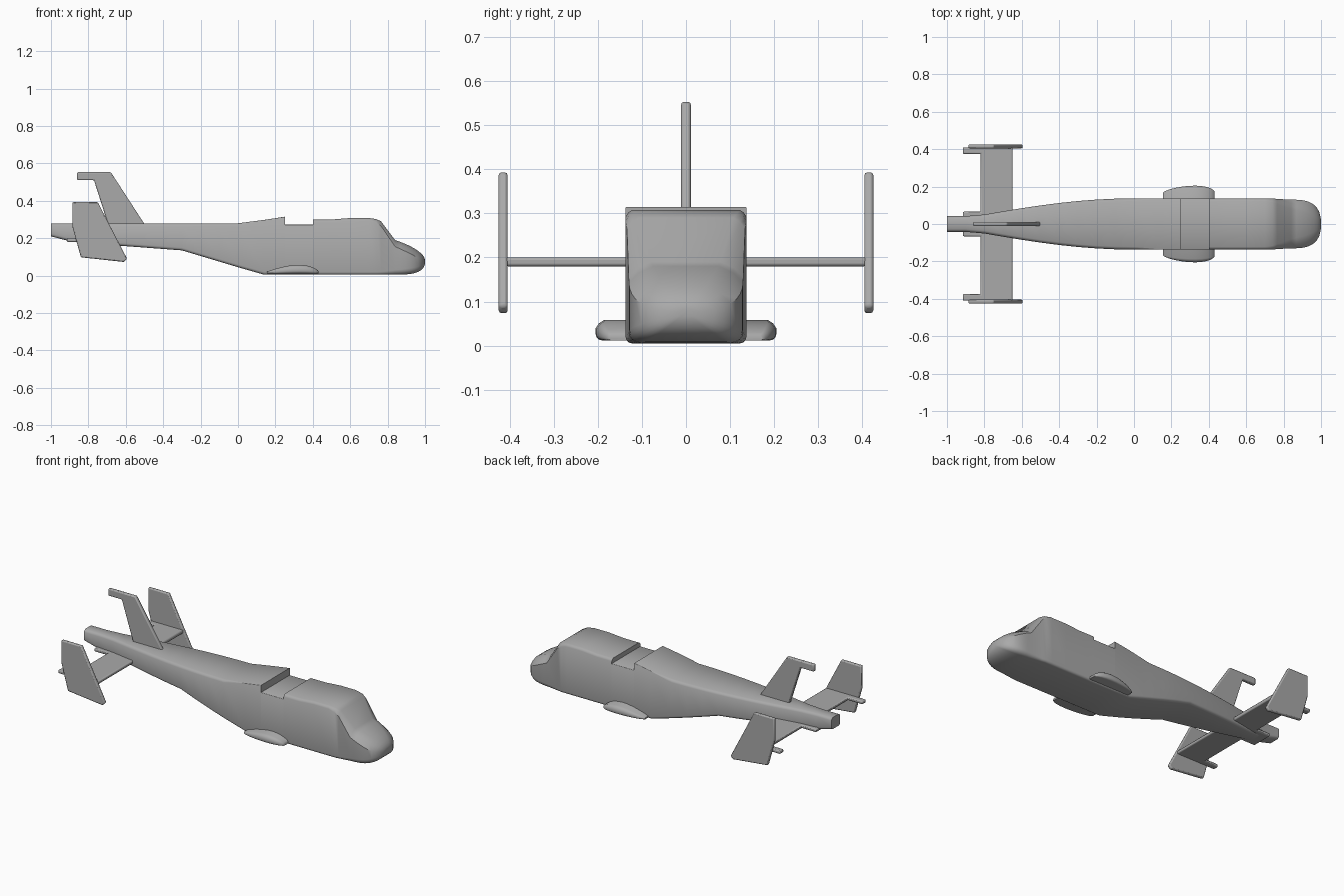
import bpy, bmesh
from math import sin, cos, pi, radians
from mathutils import Vector

cube = bpy.data.objects.get("Cube")
if cube:
    bpy.data.objects.remove(cube)

shade = (0.4, 0.4, 0.4, 1)
grey = bpy.data.materials.new("airframe grey")
grey.use_nodes = True
grey.diffuse_color = shade
grey.node_tree.nodes["Principled BSDF"].inputs["Base Color"].default_value = shade


def finish(name, bm, bevel=0):
    """Turn the bmesh into a named, shaded object with optional soft edges."""
    bmesh.ops.recalc_face_normals(bm, faces=bm.faces)
    mesh = bpy.data.meshes.new(name)
    bm.to_mesh(mesh)
    bm.free()
    mesh.materials.append(grey)
    obj = bpy.data.objects.new(name, mesh)
    bpy.context.collection.objects.link(obj)
    if bevel:
        modifier = obj.modifiers.new("soft edges", "BEVEL")
        modifier.width = bevel
        modifier.segments = 2
    bpy.ops.object.select_all(action="DESELECT")
    obj.select_set(True)
    bpy.context.view_layer.objects.active = obj
    bpy.ops.object.shade_smooth_by_angle(angle=radians(35))


def ring(bm, x, low, high, wide, radius, shoulder, top_wide):
    """Cross-section with round bottom corners and a bulged, sloping shoulder."""
    half = []
    for step in range(5):
        turn = step * pi / 8
        half.append((wide - radius + radius * sin(turn), low + radius - radius * cos(turn)))
    half.append((wide, shoulder))
    half.append((0.6 * wide + 0.4 * top_wide, 0.4 * shoulder + 0.6 * high))
    half.append((top_wide, high))
    points = half + [(-y, z) for y, z in reversed(half)]
    return [bm.verts.new((x, y, z)) for y, z in points]


def loft(name, stations):
    """Skin a closed hull over a row of cross-sections."""
    bm = bmesh.new()
    rings = [ring(bm, *station) for station in stations]
    for back, front in zip(rings, rings[1:]):
        for i in range(len(back)):
            j = (i + 1) % len(back)
            bm.faces.new((back[i], back[j], front[j], front[i]))
    bm.faces.new(rings[0])
    bm.faces.new(rings[-1])
    finish(name, bm)


def plate(name, outline, place, depth):
    """Extrude a flat outline into a thin panel with softened edges."""
    bm = bmesh.new()
    face = bm.faces.new([bm.verts.new(place(u, v)) for u, v in outline])
    extruded = bmesh.ops.extrude_face_region(bm, geom=[face])["geom"]
    moved = [item for item in extruded if isinstance(item, bmesh.types.BMVert)]
    bmesh.ops.translate(bm, verts=moved, vec=Vector(depth))
    finish(name, bm, bevel=0.006)


def body(x, high, square=0.015):
    """Cabin or boom station: rising belly, width swelling from the tail."""
    boom = 0.135 - (x + 0.3) * (0.3 if x > -0.3 else 0.075)
    low = max(0.005, -0.05 - 0.26 * x, boom)
    swell = min(max((x + 0.85) / 0.85, 0), 1)
    wide = 0.042 + 0.095 * sin(swell * pi / 2)
    return (x, low, high, wide, 0.015, high - square, wide - square)


def nose(part):
    """Nose station, closing in a blunt curve as part runs from none to all."""
    tip = 0.075
    close = (1 - part ** 3) ** 0.4
    return (0.84 + 0.16 * part, tip - 0.07 * close, tip + close * (0.115 - 0.055 * part),
            0.13 * close, close * (0.025 + 0.015 * part),
            tip + close * (0.08 - 0.07 * part), close * (0.08 - 0.035 * part))


def pod(part):
    """Side pod station with a teardrop height and a blunt width."""
    bulge = sin(pi * part ** 1.4)
    low = 0.012
    high = low + 0.008 + 0.038 * bulge ** 0.6
    wide = 0.165 + 0.04 * bulge ** 0.4
    thick = high - low
    return (0.155 + 0.277 * part, low, high, wide, thick * 0.3, low + thick * 0.6, wide - thick * 0.4)


# Fuselage: boom, engine fairing, open bay, cabin roof, windscreen, nose
sharp = 0.002
fuselage = [body(i / 10 - 1, 0.28) for i in range(11)]
fuselage += [body(0.14, 0.298, sharp), body(0.25, 0.315, sharp)]
fuselage += [body(x, 0.272, sharp) for x in (0.25, 0.4)]
fuselage += [body(0.4, 0.3), body(0.5, 0.3), body(0.6, 0.308), body(0.7, 0.308)]
fuselage += [body(0.74, 0.302, 0.02), (0.765, 0.005, 0.29, 0.134, 0.016, 0.265, 0.107)]
fuselage += [nose(sin(i * pi / 18)) for i in range(9)]
fuselage.append(nose(0.998))
loft("fuselage", fuselage)

# Side pods, one hull running through the belly
loft("side_pods", [pod((1 - cos(i * pi / 12)) / 2 * 0.99 + 0.005) for i in range(13)])

# Central tail fin with its overhanging tip
plate("tail_fin",
      [(-0.86, 0.553), (-0.68, 0.553), (-0.49, 0.26), (-0.69, 0.26), (-0.77, 0.51), (-0.86, 0.51)],
      lambda x, z: (x, -0.011, z), (0, 0.022, 0))

# Tailplane with short trailing tabs at root and tips
front, hinge, tab = -0.65, -0.82, -0.915
half_edge = [(front, 0.41), (tab, 0.41), (tab, 0.375), (hinge, 0.375), (hinge, 0.066), (tab, 0.066)]
plate("tailplane", half_edge + [(x, -y) for x, y in reversed(half_edge)],
      lambda x, y: (x, y, 0.18), (0, 0, 0.02))

# End fins on the tailplane tips
fin_edge = [(-0.885, 0.393), (-0.75, 0.393), (-0.593, 0.09), (-0.61, 0.073), (-0.84, 0.098), (-0.885, 0.26)]
for side, label in ((1, "left"), (-1, "right")):
    plate(label + "_end_fin", fin_edge,
          lambda x, z: (x, side * 0.415 - 0.01, z), (0, 0.02, 0))
